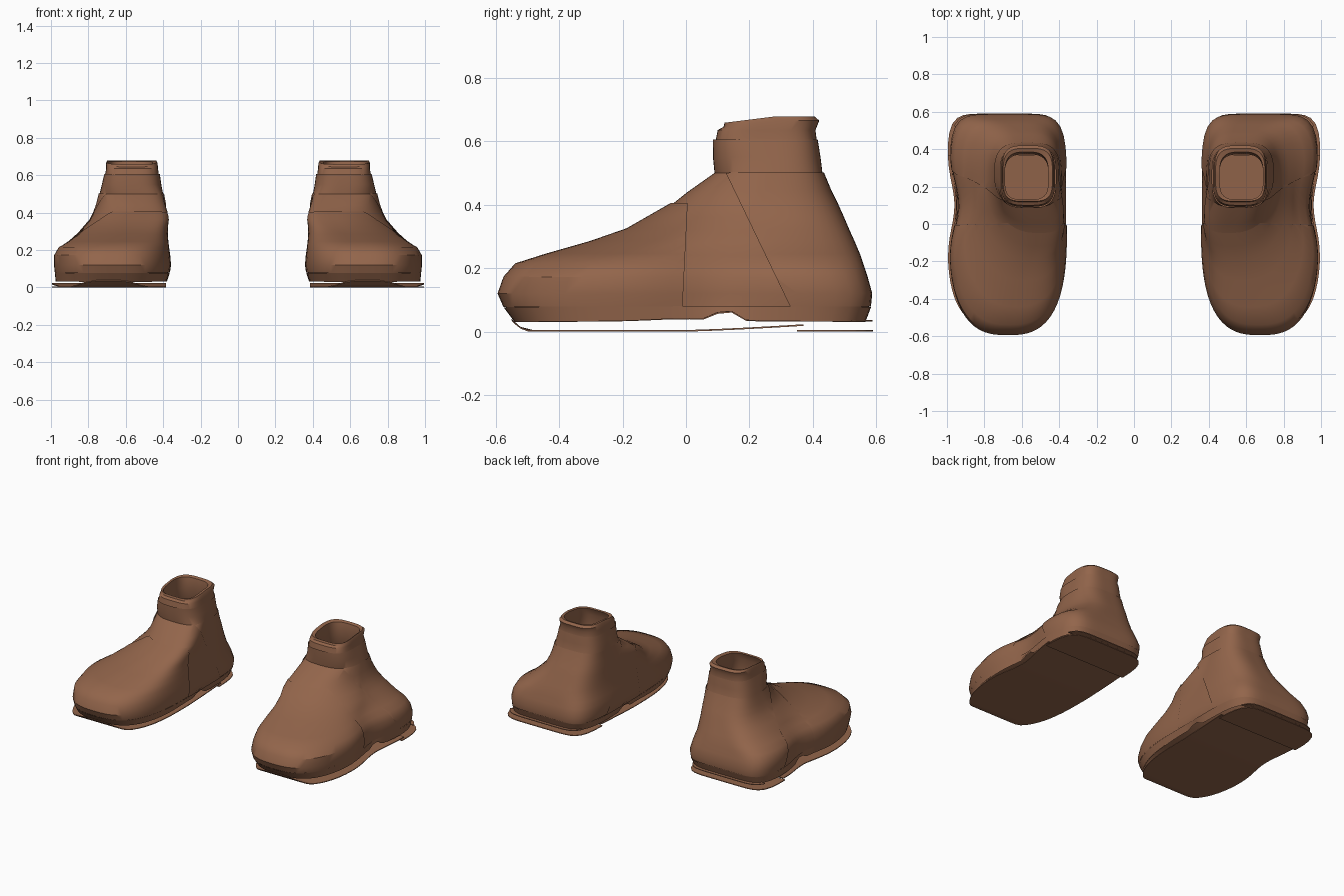
import bpy, bmesh, math
from mathutils import Vector

if "Cube" in bpy.data.objects:
    bpy.data.objects.remove(bpy.data.objects["Cube"])

leather = bpy.data.materials.new("brown leather")
leather.diffuse_color = (0.29, 0.13, 0.07, 1)
leather.use_nodes = True
leather.node_tree.nodes["Principled BSDF"].inputs["Base Color"].default_value = leather.diffuse_color
N = 80


def ring(z, yf, yb, xi, xo, nf, nb, shift=0.0, pinch=0.0, zfun=None):
    """Rounded-box outline; the front may lean inward, the outer side may pinch."""
    cx, cy, hx, hy = (xi + xo) / 2, (yf + yb) / 2, (xo - xi) / 2, (yb - yf) / 2
    pts = []
    for i in range(N):
        t = 2 * math.pi * i / N
        c, s = math.cos(t), math.sin(t)
        n = nf if s < 0 else nb
        r = (abs(c) ** n + abs(s) ** n) ** (-1 / n)
        x, y = r * c, r * s
        px, py = cx + hx * x, cy + hy * y
        px += shift * max(0, -y) ** 1.5
        px -= pinch * max(0, x) * math.exp(-((py - 0.1) / 0.17) ** 2)
        pts.append(Vector((px, py, z + (zfun(py) if zfun else 0))))
    return pts


def finish(name, bm):
    me = bpy.data.meshes.new(name)
    bm.to_mesh(me)
    bm.free()
    me.materials.append(leather)
    ob = bpy.data.objects.new(name, me)
    bpy.context.collection.objects.link(ob)
    bpy.ops.object.select_all(action='DESELECT')
    ob.select_set(True)
    bpy.context.view_layer.objects.active = ob
    bpy.ops.object.shade_smooth_by_angle(angle=math.radians(32))
    ob.modifiers.new("other boot", 'MIRROR')
    return ob


def loft(rings):
    bm = bmesh.new()
    rows = [[bm.verts.new(p) for p in r] for r in rings]
    for a, b in zip(rows, rows[1:]):
        for i in range(N):
            j = (i + 1) % N
            bm.faces.new((a[i], a[j], b[j], b[i]))
    bm.normal_update()
    return bm


def panel(name, rings, cuts, offset):
    """Overlapping leather piece: part of the upper, raised a little."""
    bm = loft(rings)
    for v in bm.verts:
        v.co += v.normal * offset
    for co, no in cuts:
        bmesh.ops.bisect_plane(bm, geom=bm.verts[:] + bm.edges[:] + bm.faces[:],
                               plane_co=co, plane_no=no, clear_inner=True)
    return finish(name, bm)


def sole_edge(y):
    # notch in front of the heel, small rise under the arch
    return 0.036 * math.exp(-((y - 0.125) / 0.035) ** 2) + 0.008 * math.exp(-(y / 0.15) ** 2)


# Upper: stacked outlines from the sole edge to the ankle
upper = [
    ring(0.033, -0.535, 0.56, 0.385, 0.975, 3.0, 6, 0, 0.03, sole_edge),
    ring(0.08, -0.57, 0.578, 0.37, 0.98, 2.9, 6, 0, 0.04),
    ring(0.12, -0.588, 0.582, 0.364, 0.985, 2.8, 6, 0, 0.045),
    ring(0.17, -0.57, 0.568, 0.368, 0.985, 2.8, 5.5, 0, 0.05),
    ring(0.21, -0.535, 0.555, 0.374, 0.965, 2.7, 5, -0.005, 0.05),
    ring(0.24, -0.44, 0.545, 0.378, 0.92, 2.6, 4.2, -0.02, 0.04),
    ring(0.28, -0.30, 0.528, 0.383, 0.87, 2.5, 3.8, -0.04, 0.02),
    ring(0.32, -0.185, 0.510, 0.388, 0.825, 2.6, 3.5, -0.06),
    ring(0.36, -0.115, 0.493, 0.39, 0.79, 2.7, 3.3, -0.075),
    ring(0.40, -0.045, 0.475, 0.393, 0.77, 2.8, 3.2, -0.075),
    ring(0.44, 0.005, 0.455, 0.397, 0.755, 2.9, 3.2, -0.05),
    ring(0.50, 0.09, 0.43, 0.402, 0.74, 3.0, 3.2, -0.02),
    ring(0.55, 0.085, 0.424, 0.41, 0.728, 3.0, 3.2),
    ring(0.605, 0.085, 0.415, 0.418, 0.715, 3.2, 3.4),
]
finish("boot_upper", loft(upper))

# Overlapping toe, heel and outsole-edge pieces
panel("toe_panel", upper[1:10], [((0, -0.015, 0), (0, -1, 0.05))], 0.006)
panel("heel_panel", upper[1:12],
      [((0, 0.27, 0.2), (0, 0.27, 0.13)), ((0, 0, 0.46), (0, 0.3, -1))], 0.005)
panel("welt", upper[:2], [], 0.006)


# Collar: flared cuff, flat rim and inner lining
def tilt(y):
    return 0.010 * min(1, max(-1, (y - 0.20) / 0.08))


collar = [
    ring(0.595, 0.092, 0.413, 0.422, 0.712, 3.4, 3.6),
    ring(0.635, 0.100, 0.408, 0.428, 0.705, 3.6, 3.6),
    ring(0.655, 0.118, 0.420, 0.430, 0.705, 4, 3.6, zfun=tilt),
    ring(0.668, 0.122, 0.405, 0.436, 0.700, 4, 3.4, zfun=tilt),
    ring(0.662, 0.130, 0.385, 0.458, 0.690, 3.6, 3.2, zfun=tilt),
    ring(0.60, 0.104, 0.372, 0.456, 0.692, 3.4, 3.2),
    ring(0.50, 0.110, 0.400, 0.430, 0.710, 3.2, 3.2),
]
finish("collar", loft(collar))


# Thin flat soles: front sole lifts at toe and heel end, heel plate lies flat
def sole(name, outline, y0, y1, zfun):
    bm = bmesh.new()
    bm.faces.new([bm.verts.new(p) for p in outline])
    for no, y in ((1, y0), (-1, y1)):
        bmesh.ops.bisect_plane(bm, geom=bm.verts[:] + bm.edges[:] + bm.faces[:],
                               plane_co=(0, y, 0), plane_no=(0, no, 0), clear_inner=True)
    for k in range(1, 24):
        bmesh.ops.bisect_plane(bm, geom=bm.verts[:] + bm.edges[:] + bm.faces[:],
                               plane_co=(0, y0 + (y1 - y0) * k / 24, 0), plane_no=(0, 1, 0))
    bm.normal_update()
    ext = bmesh.ops.extrude_face_region(bm, geom=bm.faces[:])
    top = {g for g in ext["geom"] if isinstance(g, bmesh.types.BMVert)}
    for v in bm.verts:
        v.co.z = zfun(v.co.y) + (0.005 if v in top else 0)
    bmesh.ops.recalc_face_normals(bm, faces=bm.faces[:])
    return finish(name, bm)


outline = ring(0, -0.55, 0.59, 0.385, 1.0, 3.2, 7, 0, 0.04)
sole("front_sole", outline, -0.56, 0.37,
     lambda y: 0.035 * max(0, (-0.49 - y) / 0.06) ** 2 + 0.018 * max(0, y / 0.37) ** 1.3)
sole("heel_sole", outline, 0.35, 0.60, lambda y: 0.0)

# Thin ledge under the back of the heel
ledge = ring(0, -0.55, 0.588, 0.395, 0.985, 3.4, 7)
sole("heel_ledge", ledge, 0.52, 0.60, lambda y: 0.031)
